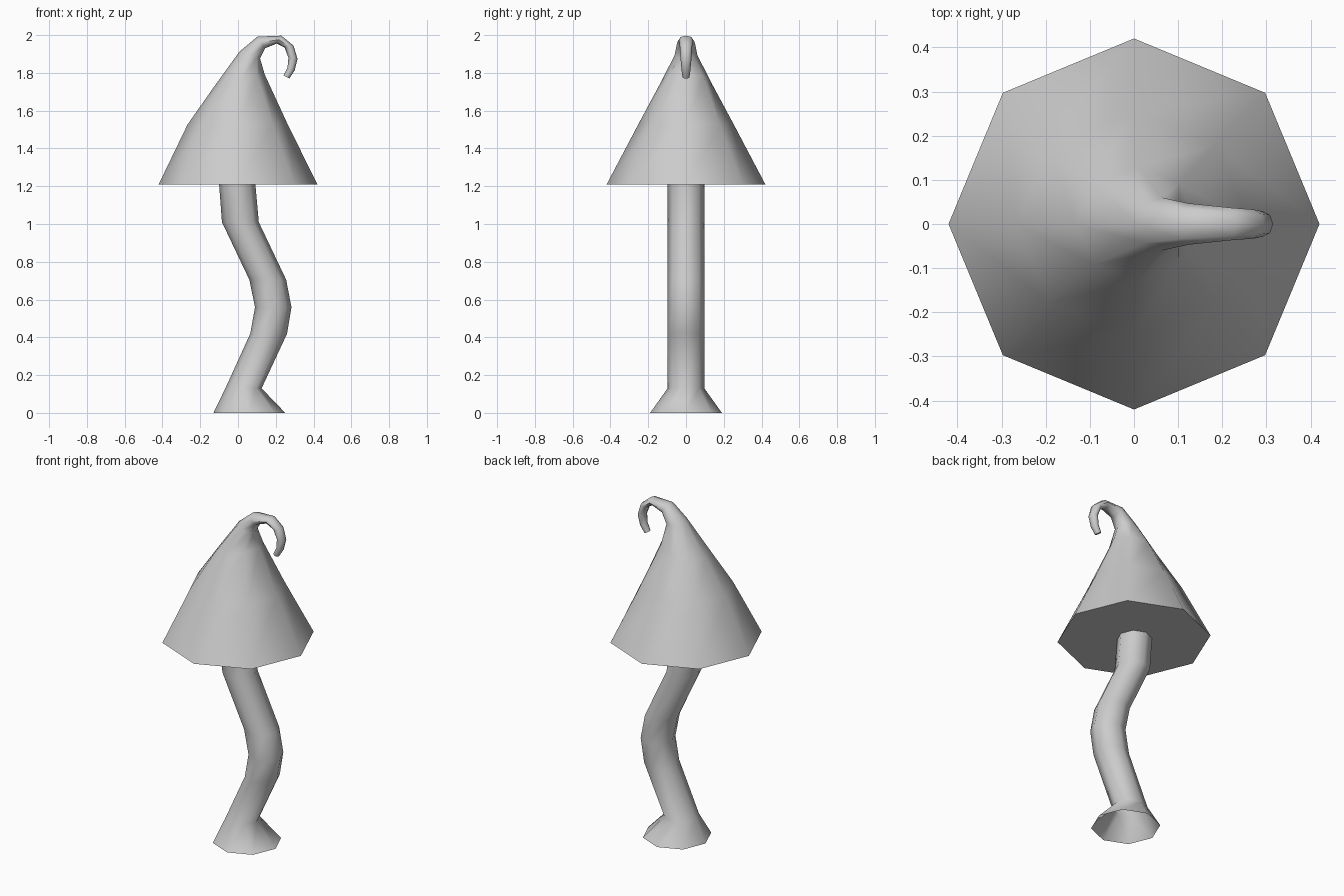
import bpy, bmesh, math
from mathutils import Vector

if "Cube" in bpy.data.objects:
    bpy.data.objects.remove(bpy.data.objects["Cube"])

SIDES = 8


def loft(name, rings, close_start, close_end):
    """Skin eight-sided rings; each ring = (left x, left z, right x, right z, half depth in y)."""
    bm = bmesh.new()
    loops = []
    for lx, lz, rx, rz, depth in rings:
        left, right = Vector((lx, 0, lz)), Vector((rx, 0, rz))
        mid, half = (left + right) / 2, (right - left) / 2
        loops.append([bm.verts.new(mid + half * math.cos(a) + Vector((0, depth * math.sin(a), 0)))
                      for a in (2 * math.pi * i / SIDES for i in range(SIDES))])
    for low, high in zip(loops, loops[1:]):
        for i in range(SIDES):
            j = (i + 1) % SIDES
            bm.faces.new((low[i], low[j], high[j], high[i]))
    if close_start:
        bm.faces.new(loops[0][::-1])
    if close_end:
        bm.faces.new(loops[-1])
    for f in bm.faces:
        f.smooth = True
    mesh = bpy.data.meshes.new(name)
    bm.to_mesh(mesh)
    bm.free()
    mesh.set_sharp_from_angle(angle=math.radians(65))
    obj = bpy.data.objects.new(name, mesh)
    bpy.context.collection.objects.link(obj)
    return obj


# Wavy stem with a flared, open foot
loft("stem", [
    (-0.13, 0.00, 0.25, 0.00, 0.19),
    (-0.067, 0.13, 0.125, 0.13, 0.097),
    (0.065, 0.42, 0.26, 0.42, 0.097),
    (0.09, 0.56, 0.283, 0.56, 0.097),
    (0.06, 0.705, 0.255, 0.705, 0.097),
    (-0.085, 1.01, 0.11, 1.01, 0.097),
    (-0.10, 1.21, 0.092, 1.21, 0.097),
], False, False)

# Conical cap tapering into a curled hook
loft("cap", [
    (-0.42, 1.21, 0.42, 1.21, 0.42),
    (-0.267, 1.527, 0.262, 1.53, 0.252),
    (-0.13, 1.722, 0.142, 1.79, 0.13),
    (0.008, 1.913, 0.117, 1.876, 0.06),
    (0.103, 1.992, 0.143, 1.93, 0.047),
    (0.23, 1.997, 0.204, 1.955, 0.037),
    (0.294, 1.944, 0.246, 1.935, 0.033),
    (0.315, 1.875, 0.267, 1.881, 0.029),
    (0.30, 1.812, 0.262, 1.828, 0.024),
    (0.272, 1.77, 0.241, 1.786, 0.019),
], True, True)
